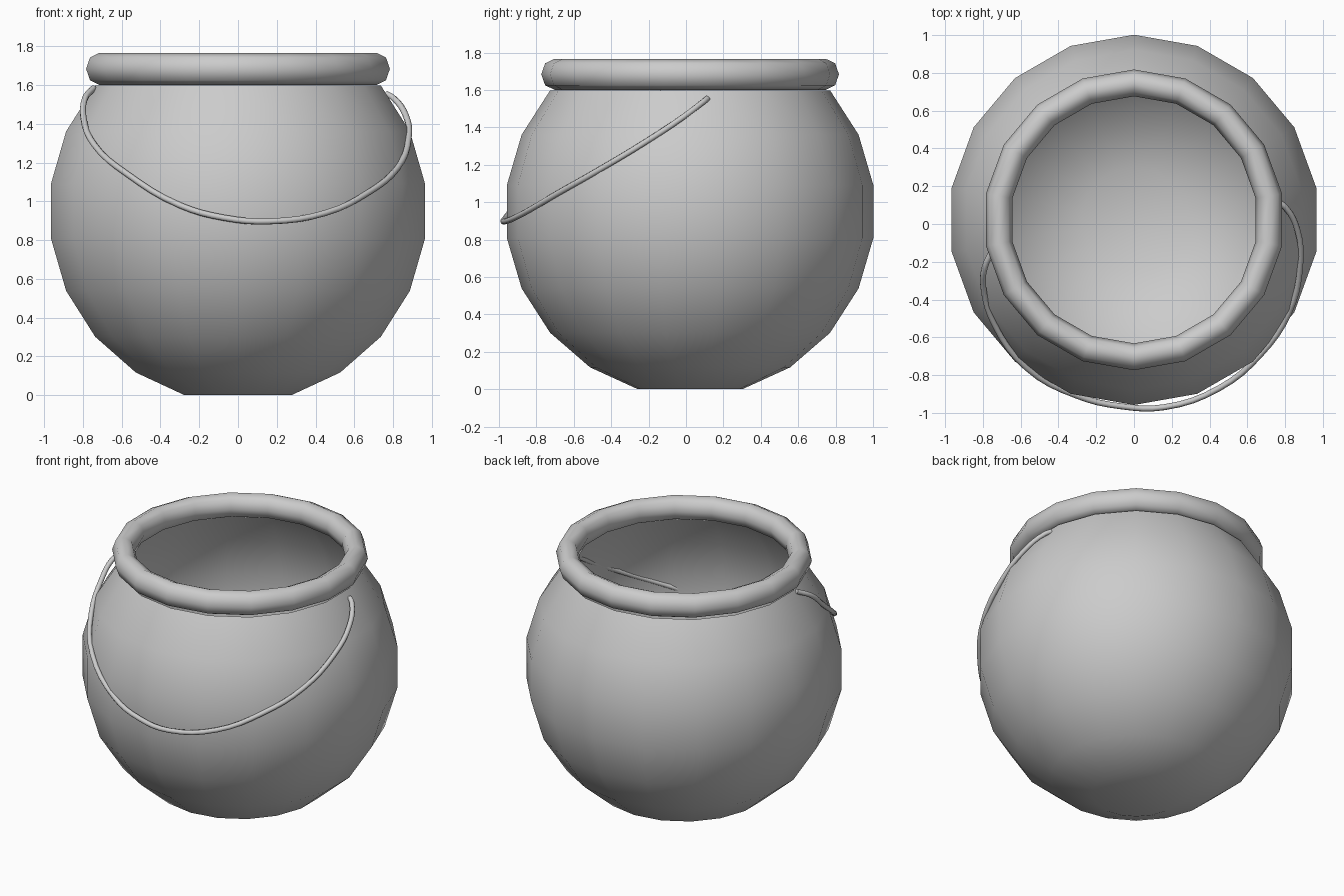
import bpy, bmesh
from math import sin, cos, pi, radians
from mathutils import Vector

if "Cube" in bpy.data.objects:
    bpy.data.objects.remove(bpy.data.objects["Cube"])

CY = 0.022   # pot axis sits slightly behind the origin
SIDES = 18


def lathe(name, profile, closed=False, cap=False):
    """Revolve (radius, z) points around the pot axis, smooth shaded."""
    bm = bmesh.new()
    rings = []
    for r, z in profile:
        rings.append([bm.verts.new((r * sin(2 * pi * k / SIDES),
                                    CY + r * cos(2 * pi * k / SIDES), z))
                      for k in range(SIDES)])
    pairs = list(zip(rings, rings[1:]))
    if closed:
        pairs.append((rings[-1], rings[0]))
    for a, b in pairs:
        for k in range(SIDES):
            n = (k + 1) % SIDES
            bm.faces.new((a[k], a[n], b[n], b[k]))
    if cap:
        centre = bm.verts.new((0, CY, profile[0][1]))
        for k in range(SIDES):
            bm.faces.new((rings[0][k], rings[0][(k + 1) % SIDES], centre))
    bmesh.ops.recalc_face_normals(bm, faces=bm.faces)
    for f in bm.faces:
        f.smooth = True
    me = bpy.data.meshes.new(name)
    bm.to_mesh(me)
    bm.free()
    ob = bpy.data.objects.new(name, me)
    bpy.context.collection.objects.link(ob)
    return ob


# Pot body: an 11-band sphere with the bottom flattened and the top open
R = 0.99
step = 180 / 11
body = [(R * cos(radians(a)), 0.95 + R * sin(radians(a)))
        for a in (step * (i - 4.5) for i in range(8))]
body[0] = (body[0][0], 0.0)
lathe("pot_body", body, cap=True)

# Rolled rim: octagonal section ring
rim = [(0.725 + 0.071 * cos(i * pi / 4), 1.684 + 0.083 * sin(i * pi / 4))
       for i in range(8)]
lathe("pot_rim", rim, closed=True)

# Wire handle drooping across the front
path = [(-0.745, -0.13, 1.585), (-0.79, -0.23, 1.53), (-0.797, -0.34, 1.43),
        (-0.74, -0.53, 1.29), (-0.57, -0.76, 1.14), (-0.30, -0.91, 0.98),
        (-0.07, -0.965, 0.915), (0.16, -0.97, 0.897), (0.45, -0.87, 0.94),
        (0.67, -0.69, 1.045), (0.82, -0.47, 1.17), (0.88, -0.22, 1.32),
        (0.865, -0.03, 1.445), (0.80, 0.09, 1.535), (0.765, 0.115, 1.555)]
cu = bpy.data.curves.new("handle", 'CURVE')
cu.dimensions = '3D'
cu.bevel_depth = 0.016
cu.bevel_resolution = 2
cu.resolution_u = 4
cu.use_fill_caps = True
sp = cu.splines.new('BEZIER')
sp.bezier_points.add(len(path) - 1)
for bp, co in zip(sp.bezier_points, path):
    bp.co = Vector(co)
    bp.handle_left_type = bp.handle_right_type = 'AUTO'
bpy.context.collection.objects.link(bpy.data.objects.new("handle", cu))
